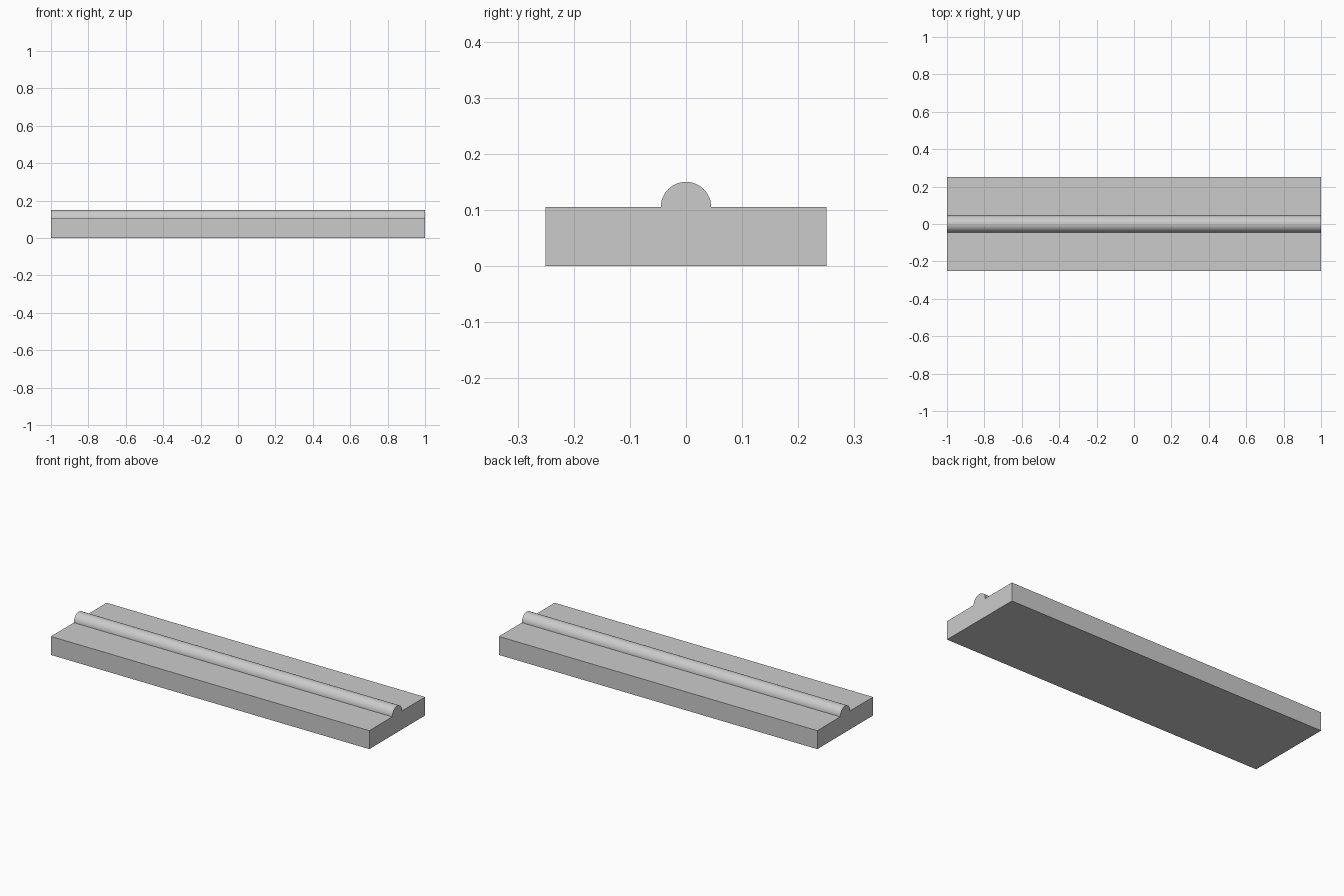
import bpy, bmesh, math

if "Cube" in bpy.data.objects:
    bpy.data.objects.remove(bpy.data.objects["Cube"])

LENGTH, HALF_W, BASE_H, R, SEGS = 2.0, 0.25, 0.105, 0.045, 24

# cross-section (y, z): flat slab with a half-round bead on top
profile = [(-HALF_W, 0), (HALF_W, 0), (HALF_W, BASE_H)]
profile += [(R * math.cos(math.pi * i / SEGS), BASE_H + R * math.sin(math.pi * i / SEGS))
            for i in range(SEGS + 1)]
profile.append((-HALF_W, BASE_H))

# extrude the section along x
bm = bmesh.new()
face = bm.faces.new([bm.verts.new((-LENGTH / 2, y, z)) for y, z in profile])
ext = bmesh.ops.extrude_face_region(bm, geom=[face], use_keep_orig=True)
moved = [g for g in ext["geom"] if isinstance(g, bmesh.types.BMVert)]
bmesh.ops.translate(bm, verts=moved, vec=(LENGTH, 0, 0))
bmesh.ops.recalc_face_normals(bm, faces=bm.faces[:])
mesh = bpy.data.meshes.new("beaded_strip")
bm.to_mesh(mesh)
bm.free()

strip = bpy.data.objects.new("beaded_strip", mesh)
bpy.context.collection.objects.link(strip)

# smooth bead, sharp slab edges
bpy.context.view_layer.objects.active = strip
strip.select_set(True)
bpy.ops.object.shade_smooth_by_angle(angle=math.radians(30))
